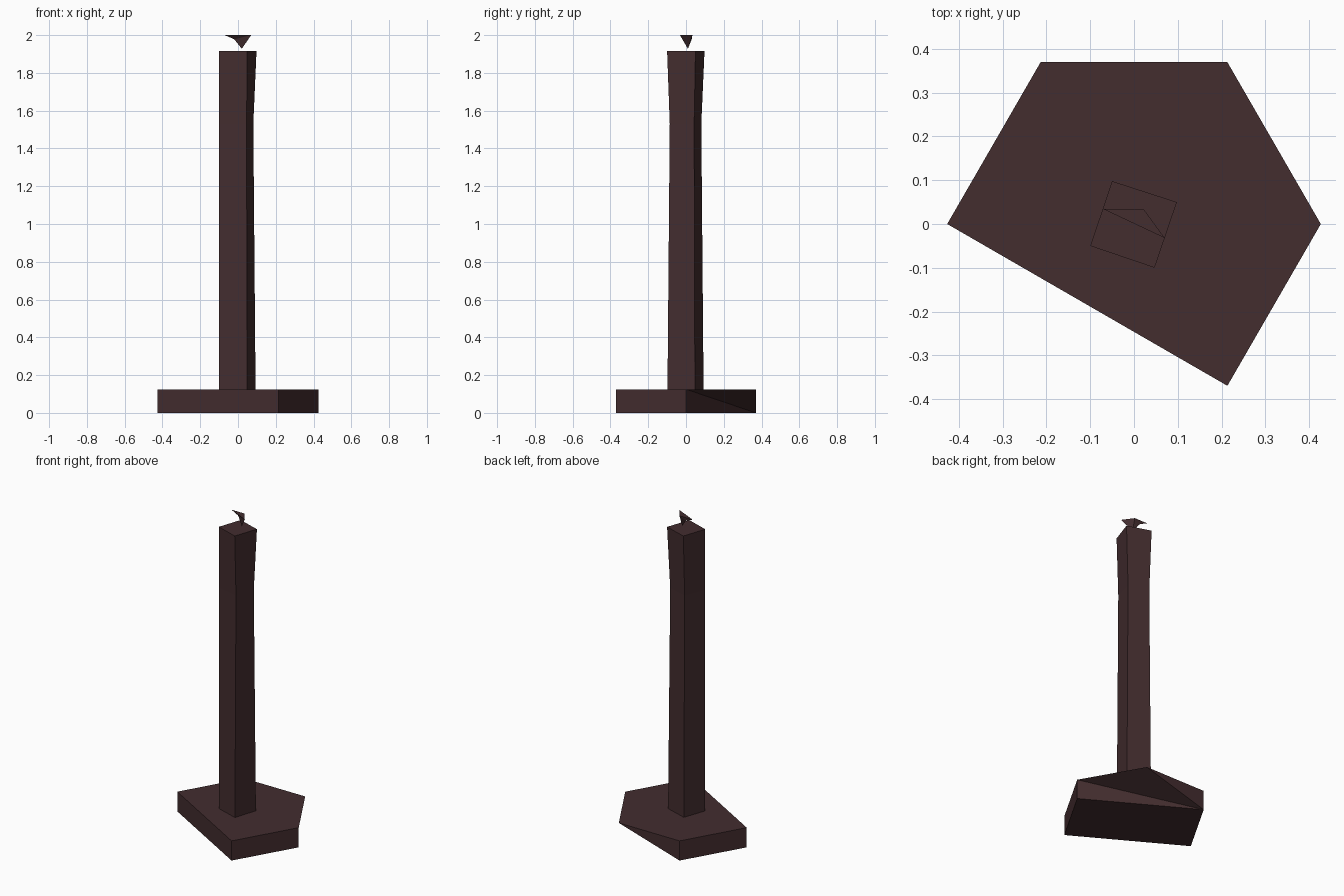
import bpy, bmesh, math

if "Cube" in bpy.data.objects:
    bpy.data.objects.remove(bpy.data.objects["Cube"])

brown = bpy.data.materials.new("dark brown")
brown.diffuse_color = (0.056, 0.026, 0.028, 1)
brown.use_nodes = True
brown.node_tree.nodes["Principled BSDF"].inputs["Base Color"].default_value = brown.diffuse_color


def build(name, verts, faces):
    """Flat-shaded object from a few corner points, normals facing out."""
    bm = bmesh.new()
    vs = [bm.verts.new(v) for v in verts]
    for f in faces:
        bm.faces.new([vs[i] for i in f])
    bmesh.ops.recalc_face_normals(bm, faces=bm.faces)
    mesh = bpy.data.meshes.new(name)
    bm.to_mesh(mesh)
    bm.free()
    mesh.materials.append(brown)
    obj = bpy.data.objects.new(name, mesh)
    bpy.context.collection.objects.link(obj)
    return obj


# Base: hexagonal slab with one corner dropped, and one lower corner chipped off
R, H = 0.427, 0.125
ring = [(R * math.cos(math.radians(a)), R * math.sin(math.radians(a)))
        for a in (0, 60, 120, 180, 300)]
top = [(x, y, H) for x, y in ring]                                # 0-4
bottom = [(x, y, 0) for i, (x, y) in enumerate(ring) if i != 1]   # 5-8
build("base", top + bottom, [
    (0, 1, 2, 3, 4), (8, 7, 6, 5),
    (2, 3, 7, 6), (3, 4, 8, 7), (4, 0, 5, 8),
    (1, 2, 6), (0, 1, 6), (0, 6, 5),
])

# Post: turned square column with a slight waist below the top;
# one corner runs straight from bottom to top
levels = [
    (0.125, [(0.093, 0.047), (-0.05, 0.093), (-0.1, -0.05), (0.047, -0.098)]),
    (1.53, [(0.081, 0.043), (-0.047, 0.081), (-0.1, -0.05), (0.046, -0.086)]),
    (1.915, [(0.098, 0.05), (-0.05, 0.098), (-0.1, -0.05), (0.047, -0.1)]),
]
post = [(x, y, z) for z, pts in levels for x, y in pts]
sides = [(r + i, r + (i + 1) % 4, r + 4 + (i + 1) % 4, r + 4 + i)
         for r in (0, 4) for i in range(4)]
build("post", post, sides + [(3, 2, 1, 0), (8, 9, 10, 11)])

# Finial: small pointed shard hovering above the post
build("finial", [
    (-0.07, 0.034, 2), (0.07, -0.032, 2), (0.022, 0.034, 2),
    (0.02, 0.01, 1.928), (-0.02, 0.03, 1.978),
], [(0, 1, 2), (0, 4, 1), (4, 3, 1), (1, 3, 2), (2, 3, 4), (2, 4, 0)])
